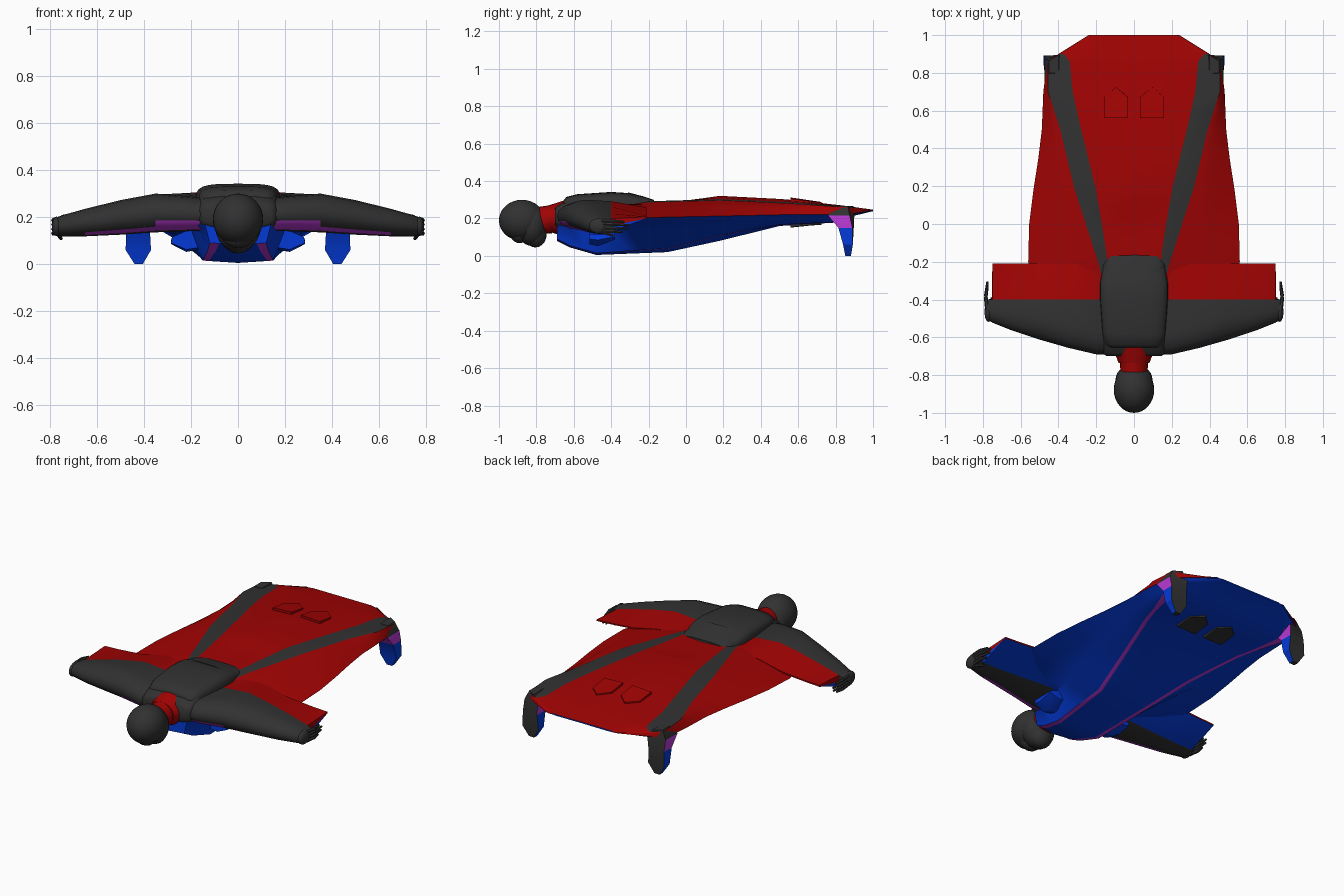
import bpy, bmesh, math
from mathutils import Matrix, Vector

if "Cube" in bpy.data.objects:
    bpy.data.objects.remove(bpy.data.objects["Cube"])

def colour(name, rgb):
    m = bpy.data.materials.new(name)
    m.diffuse_color = (*rgb, 1)
    m.use_nodes = True
    m.node_tree.nodes["Principled BSDF"].inputs["Base Color"].default_value = m.diffuse_color
    return m

DARK, RED, BLUE, PURPLE = range(4)
MATS = [colour("dark_grey", (0.031, 0.031, 0.031)), colour("deep_red", (0.36, 0.001, 0.001)),
        colour("strong_blue", (0.001, 0.042, 0.68)), colour("purple", (0.48, 0.04, 0.65))]

def finish(name, bm, angle=35):
    bmesh.ops.recalc_face_normals(bm, faces=bm.faces)
    me = bpy.data.meshes.new(name)
    bm.to_mesh(me)
    bm.free()
    for m in MATS:
        me.materials.append(m)
    for p in me.polygons:
        p.use_smooth = True
    me.set_sharp_from_angle(angle=math.radians(angle))
    ob = bpy.data.objects.new(name, me)
    bpy.context.collection.objects.link(ob)
    return ob

def loft(name, rings, mat, cap=DARK, angle=35):
    """Skin closed rings; mat is an index or a rule of (ring, column)."""
    bm = bmesh.new()
    vs = [[bm.verts.new(p) for p in r] for r in rings]
    n = len(rings[0])
    for i in range(len(vs) - 1):
        for j in range(n):
            k = (j + 1) % n
            f = bm.faces.new((vs[i][j], vs[i][k], vs[i + 1][k], vs[i + 1][j]))
            f.material_index = mat(i, j) if callable(mat) else mat
    for r in (vs[0], vs[-1]):
        bm.faces.new(r).material_index = cap
    return finish(name, bm, angle)

def ellipsoid(name, loc, rad, mat, seg=24):
    bm = bmesh.new()
    bmesh.ops.create_uvsphere(bm, u_segments=seg, v_segments=seg // 2, radius=1,
                              matrix=Matrix.Translation(loc) @ Matrix.Diagonal((*rad, 1)))
    for f in bm.faces:
        f.material_index = mat
    return finish(name, bm, 60)

def tube(name, a, b, r1, r2, mat, seg=8, flat=1.0):
    """Tapered tube from point a to point b."""
    a, b = Vector(a), Vector(b)
    q = (b - a).to_track_quat('Z', 'Y').to_matrix()
    rings = []
    for p, r in ((a, r1), (b, r2)):
        rings.append([p + q @ Vector((r * math.cos(t), r * flat * math.sin(t), 0))
                      for t in [2 * math.pi * k / seg for k in range(seg)]])
    return loft(name, rings, mat, mat, 50)

def curve(*pts):
    def f(t):
        for (a, u), (b, v) in zip(pts, pts[1:]):
            if t <= b:
                return u + (v - u) * max(0, (t - a) / (b - a))
        return pts[-1][1]
    return f

# Suit body: outlines along y (w = half width, others = heights and seam positions)
w = curve((-.69, .15), (-.6, .3), (-.42, .5), (-.2, .56), (0, .555), (.2, .53), (.45, .49),
          (.7, .48), (.86, .46), (.9, .40), (1, .24))
edge_z = curve((-.69, .2), (-.2, .205), (.5, .22), (.86, .22), (1, .243))
top_c = curve((-.69, .27), (-.5, .28), (-.2, .287), (0, .295), (.18, .321), (.55, .302), (.85, .268), (1, .247))
top_r = curve((-.69, .25), (-.4, .27), (-.2, .292), (0, .298), (.2, .304), (.55, .287),
              (.85, .266), (.9, .26), (1, .247))
leg_in = curve((-.69, .08), (-.4, .1), (-.2, .14), (0, .17), (.2, .205), (.5, .28), (.7, .325),
               (.86, .34), (.9, .37), (1, .2))
leg_out = curve((-.69, .11), (-.4, .14), (-.2, .19), (0, .255), (.2, .32), (.5, .39), (.7, .455),
                (.86, .455), (.9, .395), (1, .225))
bot_c = curve((-.69, .08), (-.62, .045), (-.48, .005), (-.1, .02), (.2, .085), (.5, .16),
              (.75, .175), (.9, .215), (1, .24))
keel_x = curve((-.69, .10), (-.5, .135), (-.1, .16), (.2, .235), (.5, .325), (.8, .41), (.9, .36), (1, .19))
keel_z = curve((-.69, .09), (-.62, .055), (-.48, .015), (-.1, .04), (.2, .115), (.5, .168),
               (.8, .18), (.9, .22), (1, .241))
side_x = curve((-.69, .135), (-.48, .2), (-.2, .28), (0, .33), (.2, .37), (.5, .40), (.8, .445),
               (.9, .385), (1, .22))
side_z = curve((-.69, .15), (-.48, .145), (-.2, .14), (.2, .16), (.5, .185), (.8, .20), (.9, .23), (1, .242))
seam = curve((-.69, .02), (-.5, .013), (.6, .011), (.8, .028), (.86, .02), (1, .01))

ys = [-.69, -.62, -.55, -.48, -.42, -.3, -.2, -.1, 0, .1, .18, .35, .5, .6, .7, .8, .86, .9, 1]
rings = []
for y in ys:
    i, o, e = leg_in(y), leg_out(y), w(y)
    c, r, ez = top_c(y), top_r(y), edge_z(y)
    k, kz, sx, sz, h = keel_x(y), keel_z(y), side_x(y), side_z(y), seam(y)
    half = [(0, y, c), (i / 2, y, (c + r) / 2), (i, y, r), (o, y, r - .006),
            ((o + e) / 2, y, r * .55 + ez * .45), (e, y, ez), ((e + sx) / 2, y, ez * .55 + sz * .45),
            (sx, y, sz), (k + h, y, kz), (k - h, y, kz - .002), (0, y, bot_c(y))]
    rings.append(half + [(-x, q, z) for x, q, z in half[-2:0:-1]])

def suit_rule(i, j):
    f = min(j, 19 - j)
    if f == 2:
        return DARK if ys[i] < .9 else RED
    if f < 5:
        return RED
    return PURPLE if f == 8 and ys[i] < .86 else BLUE
loft("suit_body", rings, suit_rule, BLUE, 40)

# Air pockets on the upper and lower tail
PENT = [(-.065, .56), (.065, .56), (.065, .67), (0, .725), (-.065, .67)]
for cx in (-.095, .095):
    for name, sgn, ca, cb, xr, m in (("upper_pocket", 1, top_c, top_r, leg_in, RED),
                                     ("lower_pocket", -1, bot_c, keel_z, keel_x, DARK)):
        def z(x, y):
            return ca(y) + (cb(y) - ca(y)) * abs(x) / xr(y)
        lo = [(cx + x, y, z(cx + x, y) - sgn * .01) for x, y in PENT]
        hi = [(cx + x * .97, y, z(cx + x, y) + sgn * (.013 if y < .6 else .008)) for x, y in PENT]
        loft(name, [lo, hi], m, m, 20)

# Sleeves with the arm wings behind them: x, leading y, low z, high z, trailing y, trailing z
ARM = [(.08, -.69, .14, .27, -.21, .275), (.2, -.69, .14, .287, -.21, .272), (.35, -.655, .135, .300, -.21, .255),
       (.5, -.612, .125, .272, -.21, .222), (.65, -.562, .118, .235, -.21, .21),
       (.75, -.522, .118, .207, -.21, .205), (.752, -.52, .118, .206, -.395, .165),
       (.775, -.51, .125, .198, -.4, .165)]
for s in (-1, 1):
    rings = []
    for x, lead, lo, hi, tr, tz in ARM:
        ry = min(.12, (-.42 - lead) * .65)
        mid, rz = (lo + hi) / 2, (hi - lo) / 2
        pts = [(lead + ry - ry * math.cos(a), mid + rz * math.sin(a))
               for a in [math.radians(-90 + 22.5 * k) for k in range(9)]]
        pts += [(-.40, hi - .008), (tr, tz + .004), (tr, tz - .004), (-.40, lo + .012)]
        rings.append([(s * x, q, z) for q, z in pts])

    def arm_rule(i, j):
        if j in (1, 2) and i < (4 if j == 1 else 2):
            return PURPLE
        if j in (9, 10) and i < 6:
            return RED
        return BLUE if j == 11 and i < 6 else DARK
    loft("arm_wing", rings, arm_rule, DARK, 40)

    # Gloves
    ellipsoid("palm", (s * .772, -.465, .16), (.02, .055, .042), DARK, 14)
    for k, (z, tip) in enumerate(((.188, -.33), (.170, -.305), (.151, -.31), (.133, -.34))):
        knuckle = (s * .785, -.385, z - .002)
        tube("finger_base", (s * .777, -.45, z), knuckle, .012, .010, DARK, 6)
        tube("finger_tip", knuckle, (s * .776, tip, z - .006), .010, .006, DARK, 6)
    tube("thumb", (s * .77, -.47, .135), (s * .752, -.39, .108), .012, .007, DARK, 6)

    # Boots hanging at the tail corners: z, x range, front y, back y inside and outside
    FOOT = [(.268, .40, .45, .80, .895, .865), (.215, .37, .475, .76, .90, .875), (.15, .375, .475, .815, .897, .89),
            (.06, .37, .478, .84, .892, .892), (.0, .405, .44, .852, .882, .882)]
    loft("boot", [[(s * a, c, z), (s * b, c, z), (s * b, e, z), (s * a, d, z)]
                  for z, a, b, c, d, e in FOOT],
         lambda i, j: DARK if i == 0 or j == 2 else PURPLE if i == 1 else BLUE, DARK, 30)

    # Chest air inlets
    loft("air_inlet", [[(s * .17, y, .06 + t), (s * .22, y, .052 + t), (s * .285, y, .085 + t / 2),
                        (s * .28, y, .115), (s * .2, y, .15)]
                       for y, t in ((-.515, .01), (-.47, 0), (-.38, .035))], BLUE, BLUE, 30)

# Parachute pack, its closing flap and the shoulder yoke
def pack_ring(y, hw, top, low=.2, grow=0):
    out = []
    for k in range(24):
        a = 2 * math.pi * k / 24
        c, q = math.cos(a), math.sin(a)
        out.append(((hw + grow) * math.copysign(abs(c) ** .55, c), y,
                    (top + low) / 2 + ((top - low) / 2 + grow) * math.copysign(abs(q) ** .55, q)))
    return out
PACK = [(-.655, .13, .295), (-.64, .15, .315), (-.58, .168, .33), (-.4, .18, .342), (-.31, .18, .336),
        (-.22, .165, .312), (-.17, .15, .295), (-.15, .135, .27)]
loft("parachute_pack", [pack_ring(*p) for p in PACK], DARK, DARK, 50)
loft("pack_flap", [pack_ring(y, hw - .05 * (y < -.3), top, .2, .004) for y, hw, top in PACK[4:7]],
     DARK, DARK, 40)
loft("shoulder_yoke", [pack_ring(-.70, .145, .255, .165), pack_ring(-.685, .165, .27, .15),
                       pack_ring(-.655, .168, .288, .14), pack_ring(-.60, .17, .32, .14)], DARK, DARK, 50)

# Collar, helmet and face
tube("collar", (0, -.64, .2), (0, -.735, .2), .118, .082, RED, 20, .85)
tube("neck", (0, -.72, .195), (0, -.80, .19), .076, .07, RED, 20)
ellipsoid("helmet", (0, -.877, .19), (.107, .123, .11), DARK, 32)
ellipsoid("helmet_back", (0, -.825, .165), (.098, .083, .112), DARK, 28)
ellipsoid("chin_guard", (0, -.805, .115), (.07, .06, .07), DARK, 20)
ellipsoid("face", (0, -.89, .12), (.066, .05, .052), DARK, 20)
